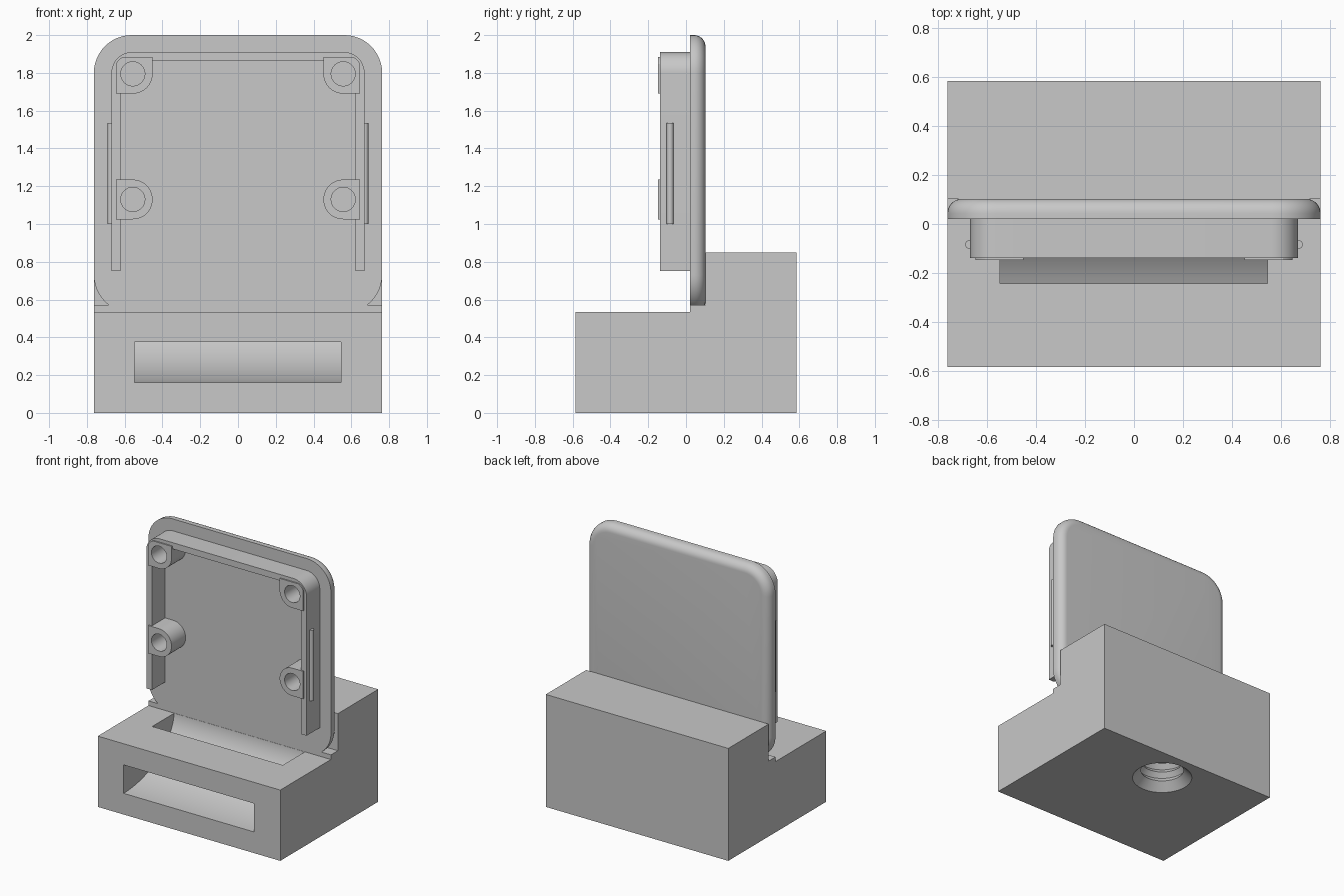
import bpy
import bmesh
from math import sin, cos, pi, radians
from mathutils import Vector

cube = bpy.data.objects.get("Cube")
if cube:
    bpy.data.objects.remove(cube, do_unlink=True)

grey = bpy.data.materials.new("light_grey")
grey.use_nodes = True
grey.diffuse_color = (0.58, 0.58, 0.58, 1)
grey.node_tree.nodes["Principled BSDF"].inputs["Base Color"].default_value = grey.diffuse_color


def finish(name, bm):
    bmesh.ops.recalc_face_normals(bm, faces=bm.faces)
    mesh = bpy.data.meshes.new(name)
    bm.to_mesh(mesh)
    bm.free()
    mesh.materials.append(grey)
    ob = bpy.data.objects.new(name, mesh)
    bpy.context.collection.objects.link(ob)
    return ob


def activate(ob):
    bpy.ops.object.select_all(action='DESELECT')
    ob.select_set(True)
    bpy.context.view_layer.objects.active = ob


def smooth(ob):
    activate(ob)
    bpy.ops.object.shade_smooth_by_angle(angle=radians(30))


def cut(ob, cutter):
    mod = ob.modifiers.new("cut", 'BOOLEAN')
    mod.operation, mod.solver, mod.object = 'DIFFERENCE', 'EXACT', cutter
    activate(ob)
    bpy.ops.object.modifier_apply(modifier=mod.name)
    bpy.data.objects.remove(cutter, do_unlink=True)


def prism(name, outline, axis, a, b, round_far=0):
    """Extrude an outline, (y, z) along x or (x, z) along y, from a to b."""
    bm = bmesh.new()
    if axis == 'x':
        verts = [bm.verts.new((a, u, v)) for u, v in outline]
        step = Vector((b - a, 0, 0))
    else:
        verts = [bm.verts.new((u, a, v)) for u, v in outline]
        step = Vector((0, b - a, 0))
    face = bm.faces.new(verts)
    ext = bmesh.ops.extrude_face_region(bm, geom=[face])
    moved = [g for g in ext["geom"] if isinstance(g, bmesh.types.BMVert)]
    bmesh.ops.translate(bm, verts=moved, vec=step)
    if round_far:
        far = set(moved)
        edges = [e for e in bm.edges if all(v in far for v in e.verts)]
        bmesh.ops.recalc_face_normals(bm, faces=bm.faces)
        bmesh.ops.bevel(bm, geom=edges, offset=round_far, segments=8,
                        profile=0.5, affect='EDGES', clamp_overlap=True)
    return finish(name, bm)


def arc(cu, cv, ru, rv, start, end, n=12):
    angles = [radians(start + (end - start) * i / n) for i in range(n + 1)]
    return [(cu + ru * cos(t), cv + rv * sin(t)) for t in angles]


def lathe(name, profile, centre, axis_y=False, steps=48):
    """Revolve (radius, height) points about a vertical axis."""
    bm = bmesh.new()
    verts = [bm.verts.new((r, 0, z)) for r, z in profile]
    edges = [bm.edges.new(p) for p in zip(verts, verts[1:])]
    bmesh.ops.spin(bm, geom=verts + edges, cent=(0, 0, 0), axis=(0, 0, 1),
                   angle=2 * pi, steps=steps)
    bmesh.ops.remove_doubles(bm, verts=bm.verts, dist=1e-5)
    bmesh.ops.translate(bm, verts=bm.verts, vec=centre)
    return finish(name, bm)


W, D = 0.763, 0.585          # half width and half depth
FRONT, BACK = 0.02, 0.103    # faces of the upright plate

# Stepped base block with a narrow seat for the plate
base = prism("base", [(-D, 0), (D, 0), (D, 0.85), (BACK, 0.85), (BACK, 0.57),
                      (FRONT, 0.57), (FRONT, 0.535), (-D, 0.535)], 'x', -W, W)

# Curved cable channel from the front slot up to the top opening
reach = FRONT - 0.0005 + D
channel = arc(-D, 0.56, reach, 0.4, -90, 0, 24)
channel += arc(-D, 0.56, 0.345, 0.185, 0, -90, 24)
channel += [(-0.7, 0.375), (-0.7, 0.16)]
cut(base, prism("channel_cutter", channel, 'x', -0.547, 0.545))

# Threaded mounting hole with countersink in the underside
thread = [(0, -0.02), (0.23, -0.02), (0.15, 0.06)]
pitch = 0.07
for i in range(5):
    z = 0.06 + i * pitch
    thread += [(0.175, z + pitch * 0.5), (0.145, z + pitch)]
thread.append((0, thread[-1][1]))
cut(base, lathe("hole_cutter", thread, (0, 0.31, 0)))
smooth(base)

# Upright plate with rounded corners and a rounded back edge
R = 0.2
low, high = 0.53 + R, 2 - R
outline = (arc(W - R, high, R, R, 0, 90) + arc(R - W, high, R, R, 90, 180)
           + arc(R - W, low, R, R, 180, 270) + arc(W - R, low, R, R, 270, 360))
smooth(prism("back_plate", outline, 'y', FRONT, BACK, 0.06))

# Rim wall, open at the bottom
RIM_X, RIM_Z, BOTTOM = 0.56, 1.80, 0.75


def arch(r):
    return ([(RIM_X + r, BOTTOM)] + arc(RIM_X, RIM_Z, r, r, 0, 90)
            + arc(-RIM_X, RIM_Z, r, r, 90, 180) + [(-RIM_X - r, BOTTOM)])


smooth(prism("rim_wall", arch(0.11) + arch(0.063)[::-1], 'y', -0.138, FRONT + 0.01))


# Screw posts, squared off where they meet the rim
def post(name, side, z, square):
    r = 0.105
    pts = []
    for q in range(4):
        if q in square:
            pts.append((r * (1 if q in (0, 3) else -1), r * (1 if q < 2 else -1)))
        else:
            pts += arc(0, 0, r, r, q * 90, q * 90 + 90)
    clean = []
    for u, v in pts:
        p = (side * (0.557 + min(u, 0.09)), z + (min(v, 0.09) if z > 1.5 else v))
        if not clean or (Vector(p) - Vector(clean[-1])).length > 1e-4:
            clean.append(p)
    if (Vector(clean[0]) - Vector(clean[-1])).length < 1e-4:
        clean.pop()
    ob = prism(name, clean, 'y', -0.148, FRONT + 0.01)
    hole = arc(side * 0.557, z, 0.064, 0.064, 0, 360, 32)[:-1]
    cut(ob, prism("screw_cutter", hole, 'y', -0.2, 0.005))
    smooth(ob)


for label, side in (("left", 1), ("right", -1)):
    post("upper_post_" + label, side, 1.795, (1, 3))
    post("lower_post_" + label, side, 1.13, (0, 3))
    # Snap ridge on the outside of the rim
    smooth(lathe("snap_ridge_" + label, [(0, 1.0), (0.018, 1.0), (0.018, 1.535), (0, 1.535)],
                 (side * 0.672, -0.084, 0), steps=20))
